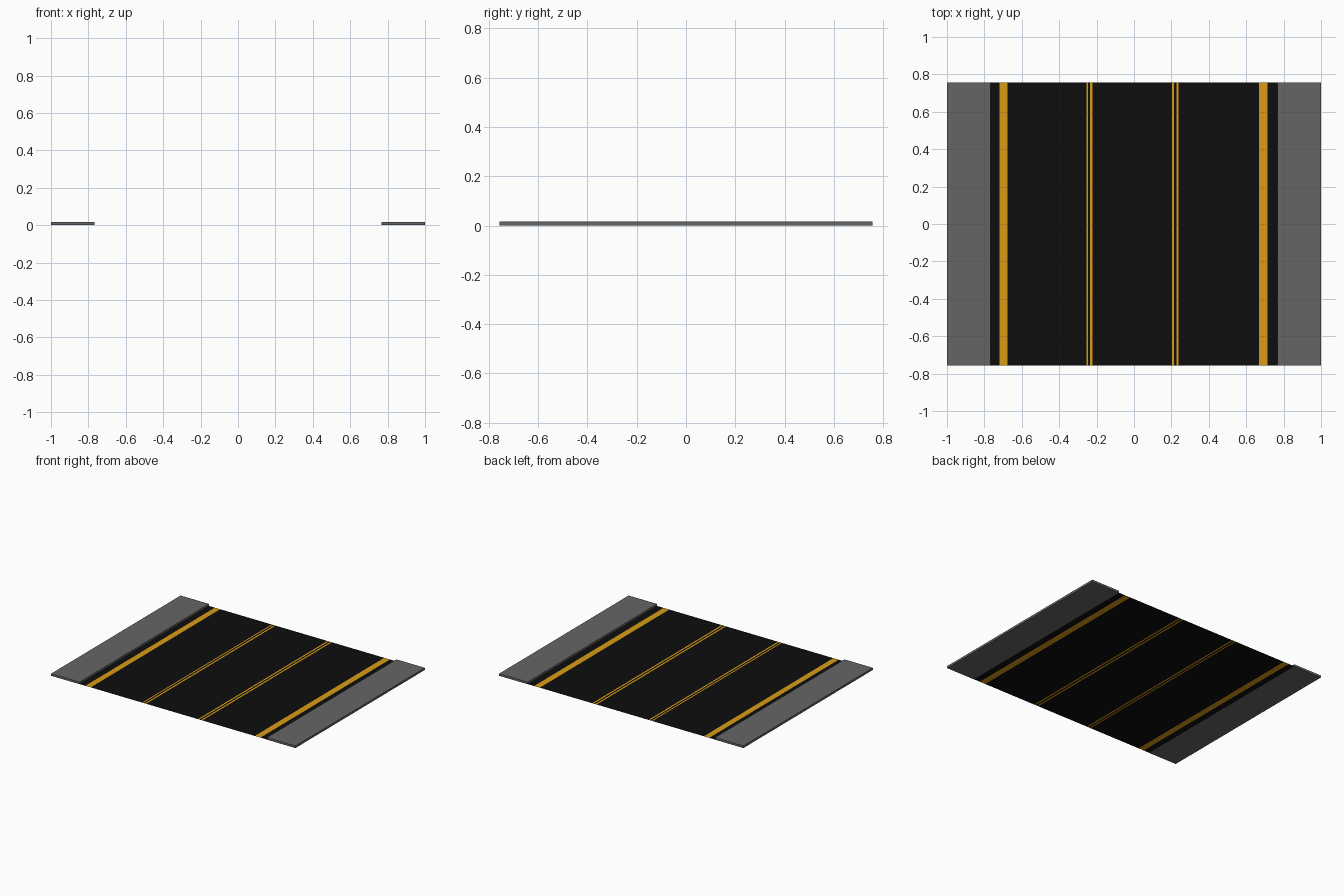
import bpy, bmesh

if "Cube" in bpy.data.objects:
    bpy.data.objects.remove(bpy.data.objects["Cube"])

HALF_Y = 0.757   # half length of the road
CURB_X = 0.767   # inner edge of the pavements
CURB_H = 0.016   # pavement height


def material(name, rgb):
    mat = bpy.data.materials.new(name)
    mat.diffuse_color = (*rgb, 1.0)
    mat.use_nodes = True
    mat.node_tree.nodes["Principled BSDF"].inputs["Base Color"].default_value = mat.diffuse_color
    return mat


asphalt = material("asphalt", (0.004, 0.004, 0.004))
paint = material("yellow_paint", (0.70, 0.33, 0.008))
concrete = material("concrete", (0.13, 0.13, 0.13))


def finish(name, bm, mats):
    mesh = bpy.data.meshes.new(name)
    bm.to_mesh(mesh)
    bm.free()
    for m in mats:
        mesh.materials.append(m)
    obj = bpy.data.objects.new(name, mesh)
    bpy.context.collection.objects.link(obj)
    return obj


# Road surface: one flat sheet cut lengthwise, painted strips alternate with asphalt
stripes = [(-0.72, -0.676), (-0.255, -0.246), (-0.234, -0.222),
           (0.202, 0.214), (0.226, 0.238), (0.667, 0.714)]
cuts = [-CURB_X] + [x for s in stripes for x in s] + [CURB_X]
bm = bmesh.new()
rows = [[bm.verts.new((x, y, 0.001)) for y in (-HALF_Y, HALF_Y)] for x in cuts]
for i, (a, b) in enumerate(zip(rows, rows[1:])):
    face = bm.faces.new((a[0], b[0], b[1], a[1]))
    face.material_index = i % 2
finish("road_surface", bm, [asphalt, paint])

# Raised pavements on both sides
for side, name in ((-1, "left_pavement"), (1, "right_pavement")):
    bm = bmesh.new()
    bmesh.ops.create_cube(bm, size=1)
    bmesh.ops.scale(bm, vec=(1 - CURB_X, 2 * HALF_Y, CURB_H), verts=bm.verts)
    bmesh.ops.translate(bm, vec=(side * (1 + CURB_X) / 2, 0, CURB_H / 2), verts=bm.verts)
    finish(name, bm, [concrete])
